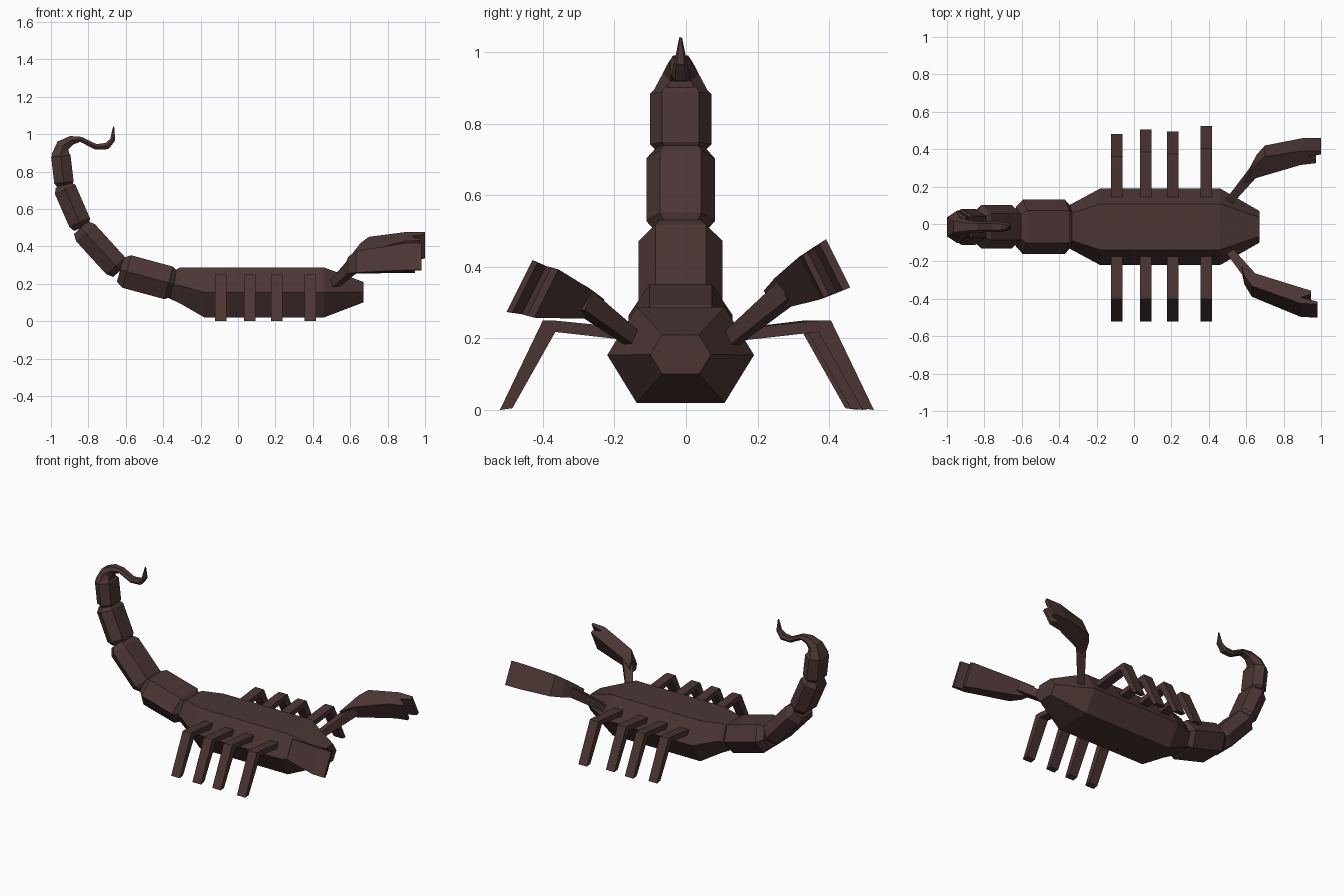
import bpy, bmesh, math
from mathutils import Vector

if "Cube" in bpy.data.objects:
    bpy.data.objects.remove(bpy.data.objects["Cube"])

CY = -0.015  # centre line of body and tail

mat = bpy.data.materials.new("dark_shell")
mat.diffuse_color = (0.07, 0.036, 0.034, 1)
mat.use_nodes = True
mat.node_tree.nodes["Principled BSDF"].inputs["Base Color"].default_value = mat.diffuse_color


def loft(name, rings):
    """Skin a list of equal-length rings and cap both ends."""
    bm = bmesh.new()
    vs = [[bm.verts.new(p) for p in r] for r in rings]
    n = len(vs[0])
    for a, b in zip(vs, vs[1:]):
        for i in range(n):
            j = (i + 1) % n
            bm.faces.new((a[i], a[j], b[j], b[i]))
    bm.faces.new(vs[0][::-1])
    bm.faces.new(vs[-1])
    bmesh.ops.recalc_face_normals(bm, faces=bm.faces)
    me = bpy.data.meshes.new(name)
    bm.to_mesh(me)
    bm.free()
    me.materials.append(mat)
    ob = bpy.data.objects.new(name, me)
    bpy.context.collection.objects.link(ob)
    return ob


def hexagon(x, z, up, width, height):
    """Hexagon pointing sideways; up is its thickness direction in xz."""
    out = []
    for sy, sh in ((1, 0), (.6, 1), (-.6, 1), (-1, 0), (-.6, -1), (.6, -1)):
        out.append((x + up[0] * sh * height, CY + sy * width, z + up[1] * sh * height))
    return out


# Body: x, bottom, top, half width
sections = [(-.375, .125, .25, .10), (-.31, .095, .287, .135), (-.18, .02, .287, .205),
            (.46, .02, .287, .205), (.67, .10, .21, .085)]
loft("body", [hexagon(x, (b + t) / 2, (0, 1), w, (t - b) / 2) for x, b, t, w in sections])

# Tail segments: start xz, end xz, half width, half thickness
segments = [((-.335, .195), (-.63, .275), .145, .09),
            ((-.63, .27), (-.84, .50), .117, .068),
            ((-.835, .50), (-.935, .73), .096, .060),
            ((-.928, .72), (-.95, .905), .086, .052)]
for k, (a, b, w, h) in enumerate(segments):
    a, b = Vector(a), Vector(b)
    d = (b - a).normalized()
    up = (-d.y, d.x)
    rings = []
    for t, s in ((0, .74), (.12, 1), (.88, 1), (1, .74)):
        p = a.lerp(b, t)
        rings.append(hexagon(p.x, p.y, up, w * s, h * s))
    loft(f"tail_segment_{k + 1}", rings)

# Stinger: x, z, half width, half thickness along a curved path
path = [(-.95, .88, .082, .048), (-.935, .94, .05, .036), (-.89, .967, .036, .024),
        (-.84, .972, .03, .014), (-.76, .932, .028, .015), (-.70, .936, .026, .018),
        (-.67, .97, .018, .014), (-.665, 1.04, .004, .003)]
rings = []
for i, (x, z, w, h) in enumerate(path):
    p, q = path[max(i - 1, 0)], path[min(i + 1, len(path) - 1)]
    d = Vector((q[0] - p[0], q[1] - p[1])).normalized()
    rings.append(hexagon(x, z, (-d.y, d.x), w, h))
loft("stinger", rings)

# Legs: bent profile in yz extruded along x
leg_profile = [(.12, .19), (.365, .218), (.485, .005), (.52, 0), (.40, .25), (.37, .25), (.12, .225)]
reach = {1: (.48, .505, .495, .525), -1: (.52, .52, .52, .52)}
for s, side in ((-1, "right"), (1, "left")):
    for k, x in enumerate((-.093, .062, .207, .387)):
        dy = reach[s][k] - .52
        loft(f"{side}_leg_{k + 1}",
             [[(x + e, s * (y + (dy if y > .3 else 0)), z) for y, z in leg_profile]
              for e in (-.031, .031)])


# Pincers: forked outline on a tilted plane, thickened; points are x, |y|, half depth
def pincer(name, s, outline, y0, z0, slope):
    rings = []
    for e in (-1, 1):
        rings.append([(x, s * (y - e * .45 * h), z0 + (y - y0) * slope + e * .9 * h)
                      for x, y, h in outline])
    loft(name, rings)


pincer("left_pincer", 1,
       [(.59, .23, .028), (.655, .345, .055), (.70, .39, .066), (.90, .425, .075),
        (1.0, .425, .075), (1.0, .405, .072), (.93, .39, .07), (.972, .37, .066),
        (.972, .355, .066), (.89, .345, .066), (.66, .268, .045)], .42, .407, .52)
pincer("right_pincer", -1,
       [(.575, .24, .028), (.59, .30, .05), (.63, .36, .064), (.89, .46, .08),
        (.98, .465, .08), (.98, .45, .078), (.89, .425, .075), (.945, .41, .075),
        (.945, .39, .075), (.65, .285, .045)], .468, .347, .28)

# Arms: tapered square bars from the body to the pincers
for name, a, b in (("left_arm", (.50, .11, .185), (.65, .29, .335)),
                   ("right_arm", (.50, -.13, .185), (.63, -.29, .305))):
    a, b = Vector(a), Vector(b)
    d = (b - a).normalized()
    u = d.cross(Vector((0, 0, 1))).normalized()
    v = u.cross(d)
    loft(name, [[p + u * (i * r) + v * (j * r) for i, j in ((1, 1), (-1, 1), (-1, -1), (1, -1))]
                for p, r in ((a, .02), (b, .03))])
